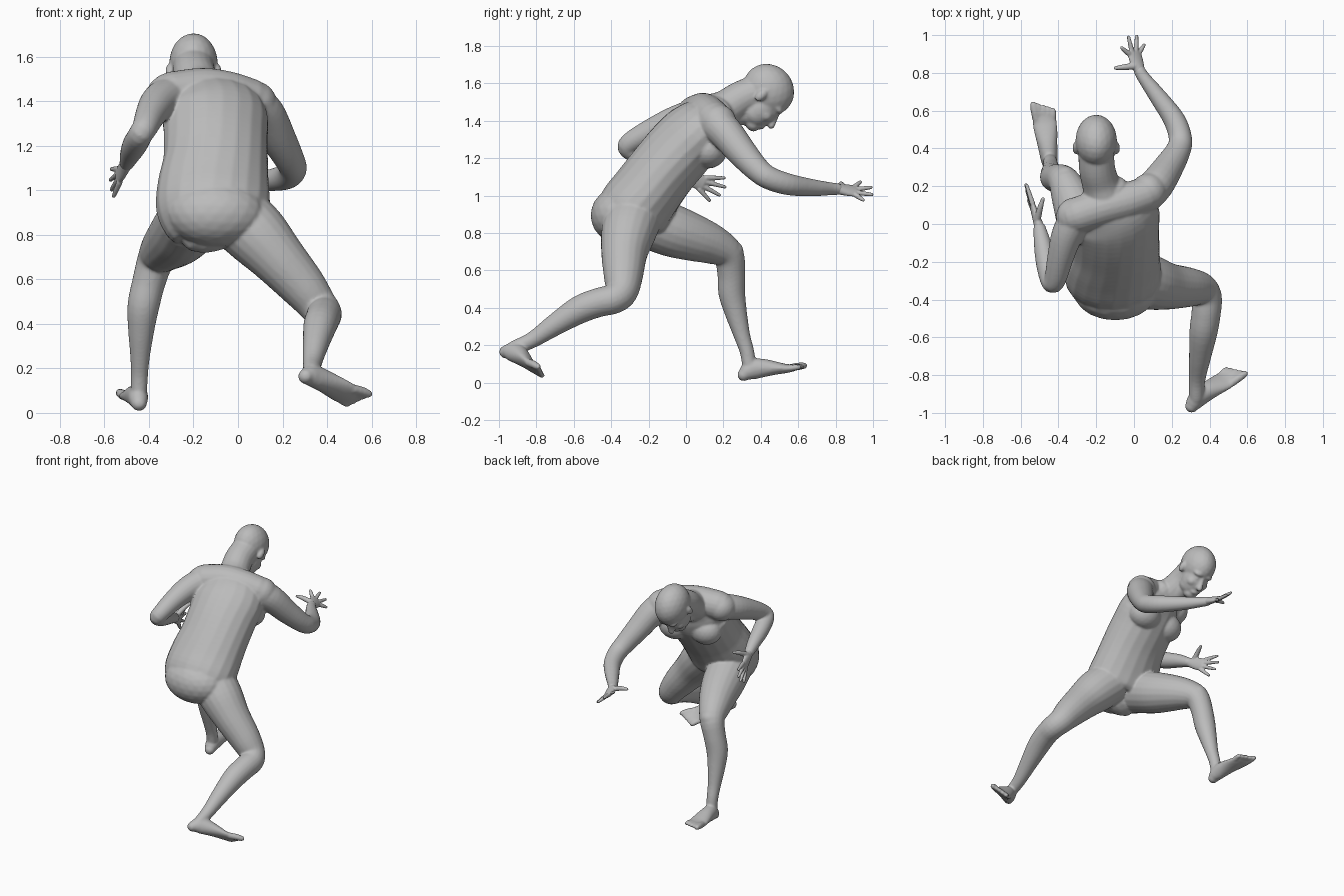
import bpy, bmesh, math
from mathutils import Vector, Matrix

cube = bpy.data.objects.get("Cube")
if cube:
    bpy.data.objects.remove(cube, do_unlink=True)

skin = bpy.data.materials.new("plain_grey")
skin.use_nodes = True
GREY = (0.5, 0.5, 0.5, 1)
skin.diffuse_color = GREY
for node in skin.node_tree.nodes:
    if node.type == 'BSDF_PRINCIPLED':
        node.inputs["Base Color"].default_value = GREY
        node.inputs["Roughness"].default_value = 0.7

SIDES, STEPS = 20, 4


def spline(points):
    """Catmull-Rom samples through rows of x, y, z, half width, half depth."""
    rows = [Vector(tuple(p) + (p[-1],) * (5 - len(p))) for p in points]
    ends = [rows[0] * 2 - rows[1]] + rows + [rows[-1] * 2 - rows[-2]]
    samples = []
    for a, b, c, d in zip(ends, ends[1:], ends[2:], ends[3:]):
        for k in range(STEPS):
            t = k / STEPS
            samples.append(b + (c - a) * (t / 2)
                           + (a * 2 - b * 5 + c * 4 - d) * (t * t / 2)
                           + (b * 3 - a - c * 3 + d) * (t ** 3 / 2))
    samples.append(rows[-1])
    return samples


def tube(bm, points, side_start=None, side_end=None):
    """Loft elliptical rings along a curve, with domed ends."""
    samples = spline(points)
    last = len(samples) - 1
    rings = []
    side = None
    for i, s in enumerate(samples):
        tangent = (samples[min(i + 1, last)].to_3d()
                   - samples[max(i - 1, 0)].to_3d()).normalized()
        if side_start:
            side = Vector(side_start).lerp(Vector(side_end or side_start), i / last)
        elif side is None:
            side = tangent.orthogonal()
        side = (side - tangent * side.dot(tangent)).normalized()
        rings.append((s.to_3d(), tangent, side, s[3], s[4]))

    def dome(ring, sign):
        centre, tangent, axis, a, b = ring
        return [(centre + tangent * sign * min(a, b) * math.sin(q),
                 tangent, axis, a * math.cos(q), b * math.cos(q))
                for q in (0.5, 0.95, 1.3)]

    rings = dome(rings[0], -1)[::-1] + rings + dome(rings[-1], 1)
    loops = []
    for centre, tangent, axis, a, b in rings:
        other = tangent.cross(axis)
        angles = [math.tau * k / SIDES for k in range(SIDES)]
        loops.append([bm.verts.new(centre + axis * a * math.cos(q)
                                   + other * b * math.sin(q)) for q in angles])
    for low, high in zip(loops, loops[1:]):
        for k in range(SIDES):
            n = (k + 1) % SIDES
            bm.faces.new((low[k], low[n], high[n], high[k]))
    bm.faces.new(loops[0][::-1])
    bm.faces.new(loops[-1])


def blob(bm, centre, radii):
    matrix = Matrix.Translation(centre) @ Matrix.Diagonal(radii).to_4x4()
    bmesh.ops.create_icosphere(bm, subdivisions=3, radius=1, matrix=matrix)


def frame(origin, forward, up):
    """Matrix whose Y runs forward and whose Z is as close to up as it can be."""
    y = Vector(forward).normalized()
    z = Vector(up)
    z = (z - y * z.dot(y)).normalized()
    matrix = Matrix((y.cross(z), y, z)).transposed().to_4x4()
    matrix.translation = origin
    return matrix


def attach(bm, part, matrix):
    """Move a part into place and add it to a larger one."""
    part.transform(matrix)
    mesh = bpy.data.meshes.new("part")
    part.to_mesh(mesh)
    part.free()
    bm.from_mesh(mesh)
    bpy.data.meshes.remove(mesh)


def fuse(name, bm, voxel, rounds):
    """Weld overlapping pieces into one smooth skin."""
    bmesh.ops.recalc_face_normals(bm, faces=bm.faces[:])
    mesh = bpy.data.meshes.new(name)
    bm.to_mesh(mesh)
    bm.free()
    obj = bpy.data.objects.new(name, mesh)
    bpy.context.scene.collection.objects.link(obj)
    remesh = obj.modifiers.new("weld", 'REMESH')
    remesh.mode = 'VOXEL'
    remesh.voxel_size = voxel
    remesh.use_smooth_shade = True
    soften = obj.modifiers.new("soften", 'SMOOTH')
    soften.factor = 0.5
    soften.iterations = rounds
    graph = bpy.context.evaluated_depsgraph_get()
    result = bpy.data.meshes.new_from_object(obj.evaluated_get(graph))
    obj.modifiers.clear()
    obj.data = result
    result.materials.clear()
    result.materials.append(skin)
    result.polygons.foreach_set("use_smooth", [True] * len(result.polygons))


# Torso, leaning forward and twisted from hips to shoulders
body = bmesh.new()
tube(body, [(-.1, -.32, .83, .17, .1), (-.11, -.31, .86, .23, .17),
            (-.113, -.28, .92, .256, .196), (-.11, -.215, 1.015, .252, .19),
            (-.1, -.135, 1.125, .237, .184), (-.1, -.04, 1.24, .236, .183),
            (-.105, .045, 1.335, .24, .172), (-.13, .105, 1.4, .205, .14),
            (-.15, .15, 1.44, .14, .1)],
     (1, -.12, 0), (1, .3, -.12))
blob(body, (-.1, -.358, .895), (.22, .152, .15))          # seat
for x, y in ((-.215, .075), (.005, .12)):
    blob(body, (x, y, 1.245), (.115, .1, .1))             # chest

# Neck, throat, shoulder girdle and shoulders
tube(body, [(-.15, .12, 1.43, .11), (-.175, .21, 1.465, .1),
            (-.195, .29, 1.515, .096), (-.2, .37, 1.55, .095)])
tube(body, [(-.17, .18, 1.41, .07), (-.19, .26, 1.435, .065), (-.2, .33, 1.44, .06)])
tube(body, [(.06, .155, 1.405, .095), (-.04, .12, 1.435, .098),
            (-.16, .09, 1.45, .1), (-.3, .045, 1.435, .098)])
blob(body, (-.315, .04, 1.425), (.098, .1, .095))
blob(body, (.078, .17, 1.39), (.096, .1, .1))

# Arms: one reaching ahead, one folded back
tube(body, [(.06, .15, 1.39, .095), (.12, .21, 1.34, .092),
            (.182, .3, 1.23, .08), (.232, .385, 1.137, .067),
            (.246, .45, 1.092, .062), (.214, .55, 1.06, .058),
            (.13, .67, 1.043, .047), (.055, .77, 1.037, .035),
            (.03, .81, 1.035, .032)])
tube(body, [(-.3, .05, 1.43, .09), (-.355, -.06, 1.395, .083),
            (-.39, -.18, 1.345, .07), (-.417, -.292, 1.285, .058),
            (-.438, -.305, 1.25, .055), (-.463, -.21, 1.205, .056),
            (-.485, -.1, 1.16, .046), (-.5, -.02, 1.12, .033)])

# Legs: right one planted ahead, left one trailing
tube(body, [(-.215, -.22, .87, .145), (-.25, -.08, .815, .142),
            (-.29, .04, .775, .127), (-.335, .15, .735, .105),
            (-.37, .225, .685, .084), (-.4, .242, .59, .075),
            (-.425, .245, .48, .072), (-.435, .268, .37, .059),
            (-.44, .3, .25, .044), (-.443, .325, .17, .039),
            (-.445, .337, .1, .037)])
blob(body, (-.365, .248, .7), (.062, .06, .062))
tube(body, [(0, -.28, .88, .15), (.088, -.31, .795, .145),
            (.182, -.33, .692, .124), (.29, -.335, .57, .105),
            (.355, -.345, .487, .088), (.385, -.39, .448, .081),
            (.382, -.47, .428, .078), (.368, -.57, .39, .075),
            (.35, -.7, .31, .059), (.335, -.82, .23, .044),
            (.33, -.92, .185, .039)])

# Head, built upright and then tipped forward
head = bmesh.new()
blob(head, (0, -.005, .02), (.11, .144, .132))
blob(head, (0, .042, -.07), (.088, .094, .125))
blob(head, (0, .035, -.12), (.081, .087, .068))
blob(head, (0, .075, -.165), (.048, .044, .038))          # chin
blob(head, (0, .105, -.138), (.036, .03, .022))           # lips
tube(head, [(0, .122, -.03, .014), (0, .139, -.07, .016), (0, .147, -.095, .021)])
for s in (-1, 1):
    blob(head, (s * .035, .102, -.01), (.04, .037, .022))     # brow
    blob(head, (s * .046, .082, -.08), (.036, .042, .036))    # cheek
    blob(head, (s * .034, .106, -.045), (.022, .022, .018))   # eye
    blob(head, (s * .107, -.008, -.03), (.019, .025, .04))    # ear
attach(body, head, frame((-.2, .43, 1.55), (0, .66, -.75), (0, .75, .66)))


def foot(heel, toe, up, inner):
    """Foot lying along Y; inner is the side of the big toe."""
    bm = bmesh.new()
    tube(bm, [(0, .022, .037, .036, .035), (0, .045, .048, .043, .048),
              (0, .08, .057, .047, .056), (0, .14, .05, .053, .048),
              (0, .2, .037, .061, .035), (0, .25, .025, .065, .025),
              (0, .29, .02, .061, .019)], (1, 0, 0))
    for k in range(5):
        x = inner * (.046 - .024 * k)
        r = .017 if k else .021
        tube(bm, [(x * .9, .27, .022, r), (x, .32 - .007 * k, .022, r),
                  (x * 1.05, .357 - .011 * k, .019, r * .85)])
    attach(body, bm, frame(heel, Vector(toe) - Vector(heel), up))


foot((-.443, .295, .002), (-.487, .655, .075), (0, 0, 1), -1)
foot((.297, -1, .142), (.555, -.785, .045), (-.21, .61, .76), 1)
fuse("body", body, .007, 9)


def hand(name, wrist, knuckles, thumb, fingers):
    """Flat palm with a thumb and four spread fingers, index first."""
    bm = bmesh.new()
    wrist, knuckles = Vector(wrist), Vector(knuckles)
    tips = [Vector(f) for f in fingers]
    across = (tips[0] - tips[-1]).normalized()
    middle = wrist.lerp(knuckles, .55)
    tube(bm, [(*wrist, .03, .027), (*middle, .042, .021), (*knuckles, .044, .016)], across)
    for k, tip in enumerate(tips):
        root = knuckles + across * (.036 - .024 * k)
        tube(bm, [(*root, .014), (*root.lerp(tip, .5), .012), (*root.lerp(tip, .94), .009)])
    root = wrist.lerp(knuckles, .3) + across * .022
    bend = root.lerp(Vector(thumb), .5) + across * .008
    tube(bm, [(*root, .019), (*bend, .015), (*root.lerp(Vector(thumb), .94), .01)])
    fuse(name, bm, .005, 2)


hand("left_hand", (.03, .81, 1.035), (0, .905, 1.025), (-.105, .825, 1.065),
     [(-.068, .935, 1.075), (-.03, .995, 1.045), (.015, 1, 1.005), (.055, .95, .975)])
hand("right_hand", (-.5, -.02, 1.12), (-.535, .09, 1.065), (-.48, .14, 1.175),
     [(-.57, .21, 1.095), (-.575, .215, 1.045), (-.57, .185, 1), (-.56, .13, .97)])
